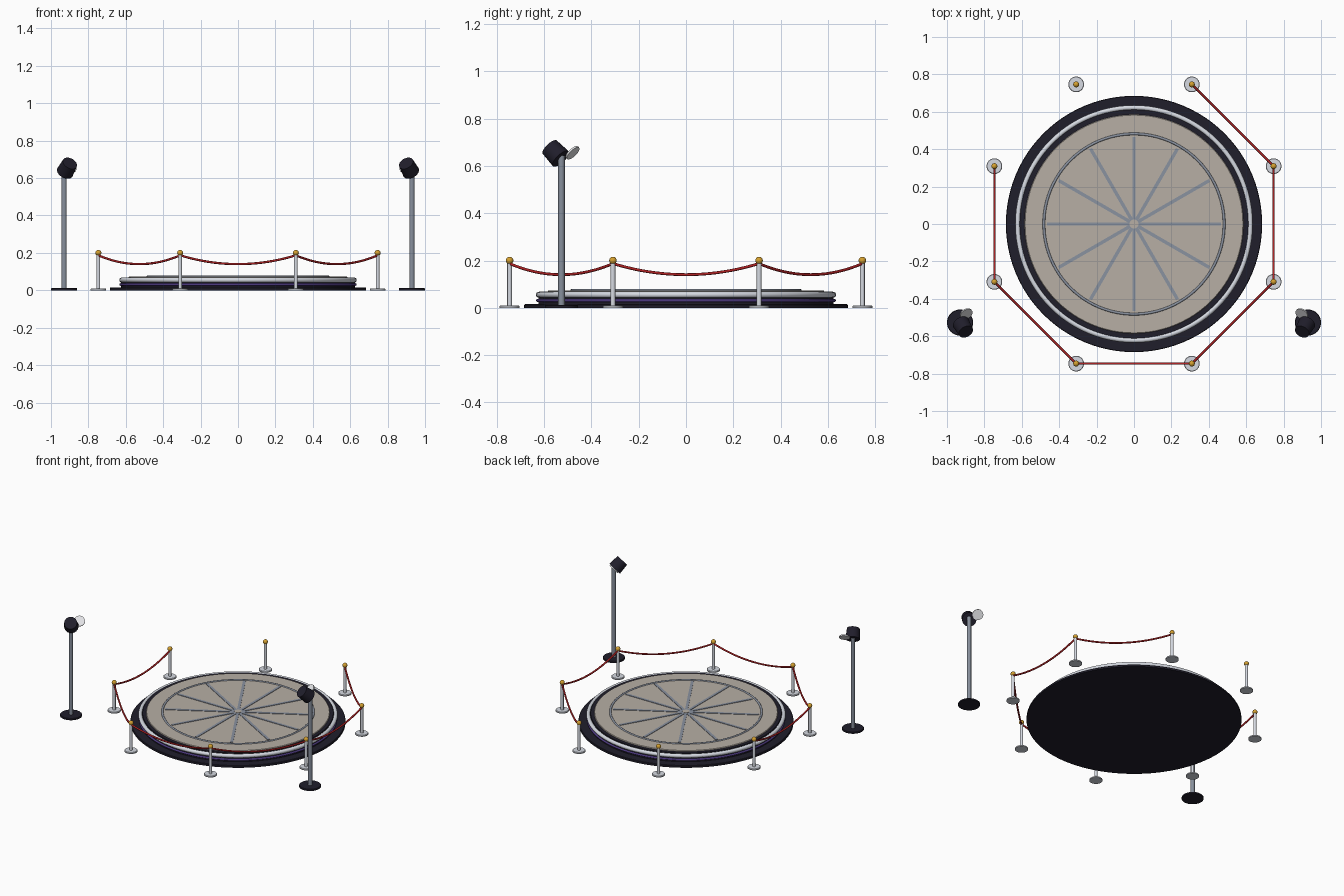
import bpy, bmesh, math
from mathutils import Vector, Matrix

if "Cube" in bpy.data.objects:
    bpy.data.objects.remove(bpy.data.objects["Cube"])


def srgb(r, g, b):
    f = lambda c: ((c / 255 + 0.055) / 1.055) ** 2.4 if c > 10 else c / 255 / 12.92
    return (f(r), f(g), f(b), 1)


def material(name, rgb):
    m = bpy.data.materials.new(name)
    m.diffuse_color = srgb(*rgb)
    m.use_nodes = True
    m.node_tree.nodes["Principled BSDF"].inputs["Base Color"].default_value = m.diffuse_color
    return m


BLACK = material("black", (32, 30, 43))
PURPLE = material("purple", (80, 60, 132))
SILVER = material("silver", (214, 218, 226))
STEEL = material("steel_grey", (136, 144, 157))
TAN = material("tan_floor", (183, 175, 165))
INLAY = material("inlay_grey", (138, 146, 160))
RED = material("rope_red", (180, 34, 36))
GOLD = material("gold", (212, 160, 48))
LENS = material("lens_white", (246, 247, 250))


def finish(name, bm, mat, smooth=True):
    bmesh.ops.recalc_face_normals(bm, faces=bm.faces)
    me = bpy.data.meshes.new(name)
    bm.to_mesh(me)
    bm.free()
    me.materials.append(mat)
    ob = bpy.data.objects.new(name, me)
    bpy.context.collection.objects.link(ob)
    if smooth:
        bpy.context.view_layer.objects.active = ob
        ob.select_set(True)
        bpy.ops.object.shade_smooth_by_angle(angle=math.radians(35))
        ob.select_set(False)
    return ob


def lathe(name, profile, mat, loc=(0, 0, 0), seg=32, closed=False, rot=None):
    """Spin an (r, z) profile round the z axis."""
    bm = bmesh.new()
    vs = [bm.verts.new((r, 0, z)) for r, z in profile]
    pairs = list(zip(vs, vs[1:])) + ([(vs[-1], vs[0])] if closed else [])
    es = [bm.edges.new(p) for p in pairs]
    bmesh.ops.spin(bm, geom=vs + es, cent=(0, 0, 0), axis=(0, 0, 1),
                   angle=math.tau, steps=seg, use_merge=True)
    bmesh.ops.remove_doubles(bm, verts=bm.verts, dist=1e-5)
    m = Matrix.Translation(loc)
    if rot is not None:
        m = m @ rot
    bm.transform(m)
    return finish(name, bm, mat)


def disc(name, r, z0, z1, mat, loc=(0, 0, 0), seg=32, bevel=0.0, rot=None):
    top = [(r, z1 - bevel), (r - bevel, z1)] if bevel else [(r, z1)]
    return lathe(name, [(0, z0), (r, z0)] + top + [(0, z1)], mat, loc, seg, rot=rot)


def ring(name, major, minor, z, mat, seg=96, n=16):
    prof = [(major + minor * math.cos(math.tau * i / n),
             z + minor * math.sin(math.tau * i / n)) for i in range(n)]
    return lathe(name, prof, mat, seg=seg, closed=True)


# Round stage
disc("stage_foot", 0.685, 0, 0.015, BLACK, seg=96, bevel=0.003)
disc("stage_drum", 0.625, 0.015, 0.062, BLACK, seg=96)
ring("purple_trim", 0.627, 0.007, 0.031, PURPLE)
ring("silver_trim", 0.622, 0.013, 0.055, SILVER)
disc("stage_lip", 0.608, 0.06, 0.068, BLACK, seg=96)
disc("stage_floor", 0.585, 0.06, 0.074, TAN, seg=96, bevel=0.003)

# Floor inlay: circle, spokes and hub
ring("inlay_circle", 0.482, 0.007, 0.073, INLAY)
bm = bmesh.new()
for i in range(12):
    m = (Matrix.Rotation(math.tau * i / 12, 4, 'Z')
         @ Matrix.Translation((0.2425, 0, 0.074))
         @ Matrix.Diagonal((0.445, 0.018, 0.006, 1)))
    bmesh.ops.create_cube(bm, size=1, matrix=m)
finish("inlay_spokes", bm, INLAY, smooth=False)
disc("inlay_hub", 0.024, 0.07, 0.079, TAN, seg=24)

# Rope posts on an octagon
posts = [Vector((0.808 * math.cos(a), 0.808 * math.sin(a), 0))
         for a in (math.radians(67.5 - 45 * k) for k in range(8))]
for p in posts:
    disc("post_base", 0.042, 0, 0.01, SILVER, p, bevel=0.003)
    disc("post_pole", 0.010, 0.008, 0.195, SILVER, p, seg=16)
    ball = [(0.016 * math.sin(math.pi * i / 10), -0.016 * math.cos(math.pi * i / 10))
            for i in range(11)]
    lathe("post_ball", ball, GOLD, p + Vector((0, 0, 0.2)), seg=20)

# Sagging ropes; the two back-left spans stay open as the entrance
for a, b in zip(posts[:6], posts[1:7]):
    cu = bpy.data.curves.new("rope", 'CURVE')
    cu.dimensions = '3D'
    cu.bevel_depth = 0.006
    cu.bevel_resolution = 2
    cu.use_fill_caps = True
    sp = cu.splines.new('POLY')
    n = 20
    sp.points.add(n)
    for i in range(n + 1):
        t = i / n
        p = a.lerp(b, t)
        sp.points[i].co = (p.x, p.y, 0.187 - 0.047 * 4 * t * (1 - t), 1)
    sp.use_smooth = True
    cu.materials.append(RED)
    bpy.context.collection.objects.link(bpy.data.objects.new("rope", cu))

# Two spotlights at the front corners
for s in (-1, 1):
    foot = Vector((0.93 * s, -0.527, 0))
    disc("lamp_base", 0.07, 0, 0.012, BLACK, foot, bevel=0.003)
    disc("lamp_pole", 0.014, 0.01, 0.645, STEEL, foot, seg=20)
    aim = Vector((0.37 * s, 0.64, -0.67)).normalized()
    rot = aim.to_track_quat('Z', 'Y').to_matrix().to_4x4()
    # Head flares slightly towards the lit end
    lathe("lamp_head", [(0, -0.036), (0.041, -0.036), (0.046, 0.036), (0, 0.036)],
          BLACK, (0.912 * s, -0.553, 0.655), rot=rot)
    disc("lamp_lens", 0.035, -0.004, 0.004, LENS, (0.897 * s, -0.480, 0.656), rot=rot)
